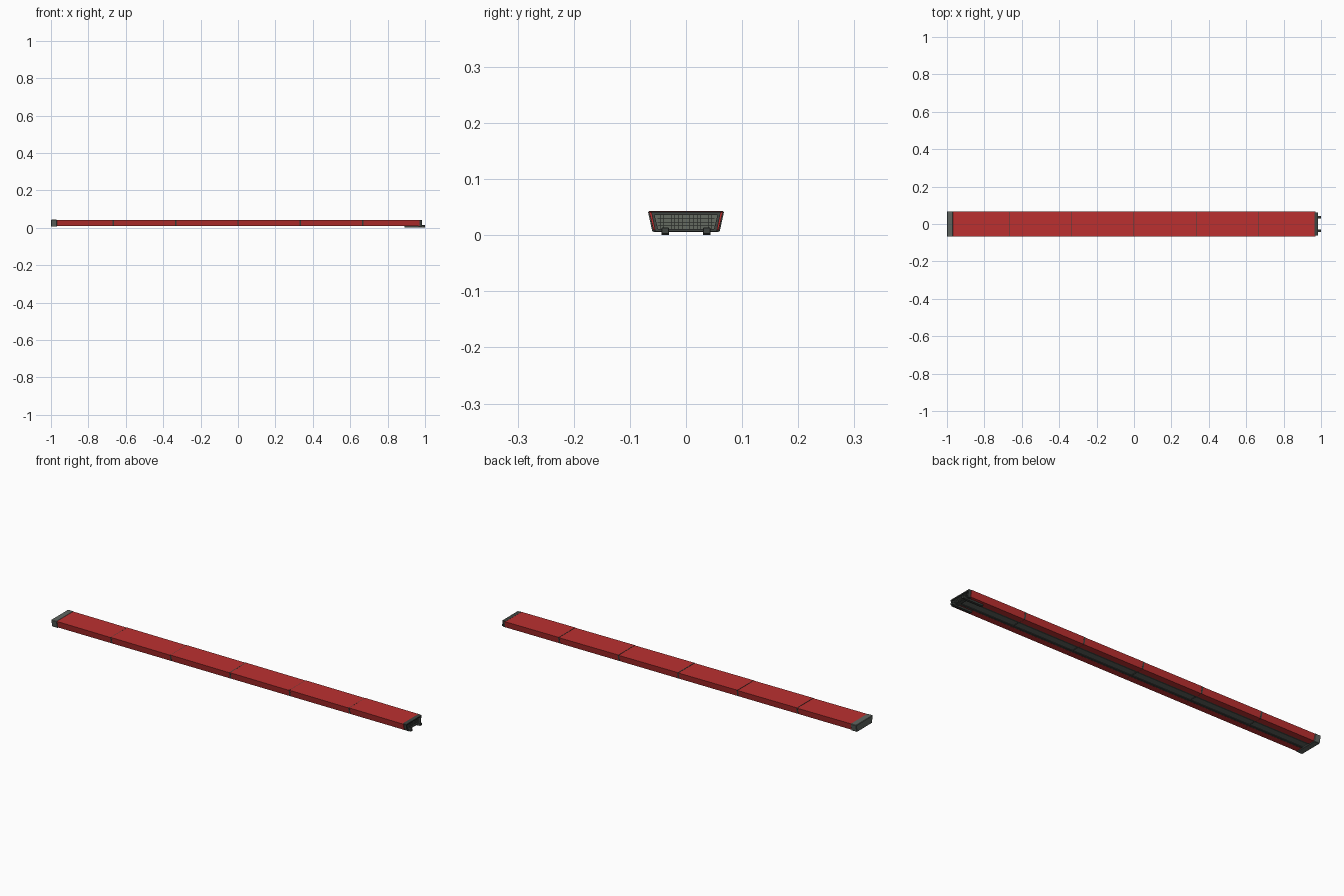
import bpy, bmesh

if "Cube" in bpy.data.objects:
    bpy.data.objects.remove(bpy.data.objects["Cube"])

def mat(name, rgb):
    m = bpy.data.materials.new(name)
    m.diffuse_color = (*rgb, 1)
    m.use_nodes = True
    m.node_tree.nodes["Principled BSDF"].inputs["Base Color"].default_value = m.diffuse_color
    return m

RED = mat("red paint", (0.50, 0.03, 0.03))
GREY = mat("grey plastic", (0.115, 0.13, 0.117))
DARK = mat("dark metal", (0.05, 0.058, 0.052))
MESH = mat("grille green grey", (0.13, 0.145, 0.12))

def finish(bm, name, m, bevel=0):
    bmesh.ops.recalc_face_normals(bm, faces=bm.faces[:])
    me = bpy.data.meshes.new(name)
    bm.to_mesh(me)
    bm.free()
    me.materials.append(m)
    ob = bpy.data.objects.new(name, me)
    bpy.context.collection.objects.link(ob)
    if bevel:
        b = ob.modifiers.new("bevel", 'BEVEL')
        b.width, b.segments = bevel, 1
    return ob

def extrude(name, pts, x0, x1, m, bevel=0, drop=0):
    """Extrude a (y, z) profile along x; drop lowers its top at the far end."""
    bm = bmesh.new()
    f = bm.faces.new([bm.verts.new((x0, y, z)) for y, z in pts])
    r = bmesh.ops.extrude_face_region(bm, geom=[f])
    for v in r["geom"]:
        if isinstance(v, bmesh.types.BMVert):
            v.co.x = x1
            if v.co.z > 0.03:
                v.co.z -= drop
    return finish(bm, name, m, bevel)

def trap(top, bot, z0, z1):
    return [(-bot, z0), (bot, z0), (top, z1), (-top, z1)]

def box(y0, y1, z0, z1):
    return [(y0, z0), (y1, z0), (y1, z1), (y0, z1)]

def ring(name, outer, inner, x0, x1, m):
    """Hollow frame between two four-sided profiles."""
    bm = bmesh.new()
    loops = [[bm.verts.new((x, y, z)) for y, z in p]
             for x, p in ((x0, outer), (x1, outer), (x1, inner), (x0, inner))]
    for a, b in zip(loops, loops[1:] + loops[:1]):
        for i in range(4):
            j = (i + 1) % 4
            bm.faces.new((a[i], a[j], b[j], b[i]))
    return finish(bm, name, m)

# red cover segments: channel with inward bottom lips, overlapping like tiles
half = [(0.027, 0.012), (0.027, 0.009), (0.058, 0.009), (0.0655, 0.042)]
inner = [(0.061, 0.0385), (0.0545, 0.012)]
cover = (half + [(-y, z) for y, z in reversed(half)]
         + [(-y, z) for y, z in reversed(inner)] + inner)
edges = [-0.97, -0.667, -0.333, 0, 0.333, 0.667, 0.972]
for i, (a, b) in enumerate(zip(edges, edges[1:])):
    extrude(f"cover_segment_{i + 1}", cover, a + 0.0008, b - 0.0008, RED, drop=0.0012)

# core and underside rails
extrude("core", trap(0.0585, 0.053, 0.0125, 0.0365), -0.975, 0.967, GREY)
for s in (-1, 1):
    extrude("underside_rail", box(s * 0.022 - 0.005, s * 0.022 + 0.005, 0.0095, 0.013),
            -0.97, 0.968, DARK)

# dark joints: thin top plate and wider side strips
for i, x in enumerate(edges[1:-1]):
    w = 0.003 if x == 0 else 0.001
    extrude(f"joint_{i + 1}", trap(0.0655, 0.058, 0.0095, 0.0421), x - w, x + 0.001, DARK)
    for s in (-1, 1):
        side = [(s * 0.0585, 0.0095), (s * 0.0657, 0.0412), (s * 0.0645, 0.0412), (s * 0.057, 0.0095)]
        extrude("joint_side_strip", side, x - 0.004, x + 0.004, DARK)

# left end cap
extrude("end_cap", trap(0.068, 0.060, 0.006, 0.043), -1.0, -0.968, GREY, 0.002)

# right end frame with recessed grille
ring("end_frame", trap(0.062, 0.055, 0.007, 0.0415), trap(0.056, 0.050, 0.011, 0.036),
     0.966, 0.985, DARK)
extrude("grille_panel", trap(0.057, 0.051, 0.0105, 0.0365), 0.967, 0.976, MESH)
for k in range(1, 4):
    z = 0.011 + k * 0.0062
    extrude("grille_bar", box(-0.051, 0.051, z - 0.0004, z + 0.0004), 0.975, 0.979, DARK)
for k in range(-7, 8):
    y = k * 0.0066
    extrude("grille_post", box(y - 0.0004, y + 0.0004, 0.011, 0.036), 0.975, 0.979, DARK)

# connector prongs under the right end
for s in (-1, 1):
    extrude("prong_foot", box(s * 0.037 - 0.0065, s * 0.037 + 0.0065, 0.0, 0.010), 0.89, 0.99, DARK, 0.001)
    extrude("prong_tip", box(s * 0.037 - 0.0065, s * 0.037 + 0.0065, 0.002, 0.014), 0.98, 1.0, DARK, 0.001)
